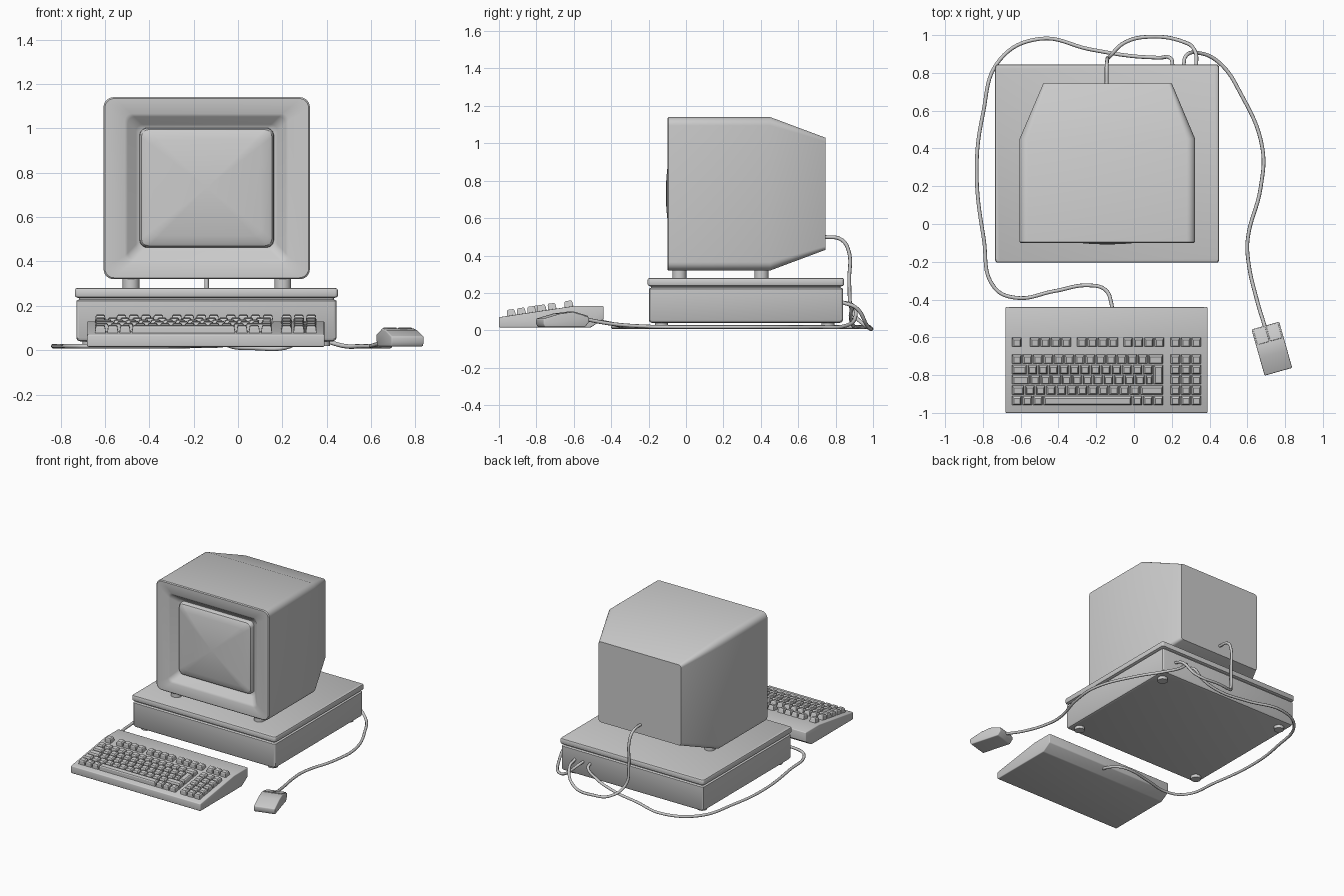
import bpy, bmesh, math
from mathutils import Matrix, Vector

if "Cube" in bpy.data.objects:
    bpy.data.objects.remove(bpy.data.objects["Cube"])


def finish(name, bm, bevel=0.0, segments=3, angle=30):
    bmesh.ops.recalc_face_normals(bm, faces=bm.faces)
    me = bpy.data.meshes.new(name)
    bm.to_mesh(me)
    bm.free()
    ob = bpy.data.objects.new(name, me)
    bpy.context.collection.objects.link(ob)
    bpy.ops.object.select_all(action='DESELECT')
    bpy.context.view_layer.objects.active = ob
    ob.select_set(True)
    if bevel:
        m = ob.modifiers.new("Bevel", 'BEVEL')
        m.width, m.segments, m.limit_method = bevel, segments, 'ANGLE'
        bpy.ops.object.modifier_apply(modifier=m.name)
    bpy.ops.object.shade_smooth_by_angle(angle=math.radians(angle))
    return ob


def loft(name, rings, axis, n=6, cap_start=True, cap_end=True):
    """Bridge rounded rectangles (depth, u0, u1, v0, v1, radius) along y or z."""
    bm = bmesh.new()
    loops = []
    for d, u0, u1, v0, v1, r in rings:
        loop = []
        corners = ((u1 - r, v1 - r), (u0 + r, v1 - r), (u0 + r, v0 + r), (u1 - r, v0 + r))
        for k, (cu, cv) in enumerate(corners):
            for i in range(n + 1):
                a = math.pi / 2 * (k + i / n)
                u, v = cu + r * math.cos(a), cv + r * math.sin(a)
                loop.append(bm.verts.new((u, d, v) if axis == 'Y' else (u, v, d)))
        loops.append(loop)
    for a, b in zip(loops, loops[1:]):
        for i in range(len(a)):
            j = (i + 1) % len(a)
            bm.faces.new((a[i], a[j], b[j], b[i]))
    if cap_start:
        bm.faces.new(loops[0])
    if cap_end:
        bm.faces.new(loops[-1])
    return finish(name, bm)


def prism(name, profile, x0, x1, bevel):
    """Extrude a (y, z) side profile across x."""
    bm = bmesh.new()
    f = bm.faces.new([bm.verts.new((x0, y, z)) for y, z in profile])
    ext = bmesh.ops.extrude_face_region(bm, geom=[f])
    bmesh.ops.translate(bm, vec=(x1 - x0, 0, 0),
                        verts=[g for g in ext['geom'] if isinstance(g, bmesh.types.BMVert)])
    return finish(name, bm, bevel)


def feet(name, xs, ys, z0, z1, r):
    bm = bmesh.new()
    for x in xs:
        for y in ys:
            bmesh.ops.create_cone(bm, cap_ends=True, segments=20, radius1=r, radius2=r, depth=z1 - z0,
                                  matrix=Matrix.Translation((x, y, (z0 + z1) / 2)))
    return finish(name, bm)


def cable(name, pts):
    cu = bpy.data.curves.new(name, 'CURVE')
    cu.dimensions = '3D'
    cu.bevel_depth, cu.bevel_resolution, cu.resolution_u = 0.01, 2, 8
    cu.use_fill_caps = True
    sp = cu.splines.new('BEZIER')
    sp.bezier_points.add(len(pts) - 1)
    for p, co in zip(sp.bezier_points, pts):
        p.co = co
        p.handle_left_type = p.handle_right_type = 'AUTO'
    ob = bpy.data.objects.new(name, cu)
    bpy.context.collection.objects.link(ob)
    bpy.ops.object.select_all(action='DESELECT')
    bpy.context.view_layer.objects.active = ob
    ob.select_set(True)
    bpy.ops.object.convert(target='MESH')


# computer case with a groove under its lid
loft("computer_case", [(z, -0.735 + i, 0.45 - i, -0.205 + i, 0.845 - i, 0.014) for z, i in (
    (0.04, 0.022), (0.044, 0.012), (0.055, 0.006), (0.222, 0.006), (0.228, 0.018),
    (0.234, 0.018), (0.24, 0.002), (0.246, 0.0), (0.27, 0.0), (0.277, 0.003), (0.28, 0.01))], 'Z', n=3)
feet("case_feet", (-0.665, 0.38), (-0.13, 0.76), 0.018, 0.045, 0.035)

# monitor housing: back, shoulders, front rim, sunken bezel
X0, X1, Z0, Z1 = -0.606, 0.324, 0.32, 1.14
loft("monitor_housing", [
    (0.745, -0.48, 0.20, 0.43, 1.03, 0.02),
    (0.45, X0, X1, Z0, Z1, 0.045),
    (-0.094, X0, X1, Z0, Z1, 0.045),
    (-0.1, X0 + .006, X1 - .006, Z0 + .006, Z1 - .006, 0.042),
    (-0.1, -0.51, 0.228, 0.395, 1.065, 0.03),
    (-0.092, -0.497, 0.215, 0.408, 1.052, 0.03),
    (-0.05, -0.46, 0.178, 0.447, 1.017, 0.03),
    (-0.04, -0.443, 0.161, 0.463, 1.001, 0.03)], 'Y')
feet("monitor_feet", (-0.482, 0.202), (-0.035, 0.404), 0.275, 0.34, 0.038)

# bulging screen glass
screen = []
for s, y in [(1.0, -0.035), (0.995, -0.058), (0.97, -0.072)] + [
        (t, -0.108 + 0.033 * t * t) for t in (0.92, 0.8, 0.65, 0.5, 0.35, 0.2, 0.05)]:
    hx, hz = 0.303 * s, 0.27 * s
    screen.append((y, -0.141 - hx, -0.141 + hx, 0.732 - hz, 0.732 + hz, 0.035 * s))
loft("screen", screen, 'Y')

# keyboard body
prism("keyboard_body", [(-1.0, 0.015), (-1.0, 0.07), (-0.6, 0.13), (-0.44, 0.13),
                        (-0.44, 0.06), (-0.51, 0.015)], -0.68, 0.39, 0.006)

# keys: rows of (start x, y, widths in key units)
P = 0.0555
left, pad, rows = -0.648, 0.191, []
main_rows = ([1] * 13 + [1.5], [1.5] + [1] * 12, [1.75] + [1] * 11 + [0.75],
             [1.25] + [1] * 11 + [2.25], [1, 1, 1, 8.5, 1, 1, 1])
for i, widths in enumerate(main_rows):
    rows += [(left, -0.715 - 0.0545 * i, widths), (pad, -0.715 - 0.0545 * i, [1] * 3)]
rows += [(left, -0.625, [1])] + [(x, -0.625, [1] * 4) for x in (-0.553, -0.304, -0.06)]
rows += [(pad, -0.625, [1] * 3)]
bm = bmesh.new()
tilt = Matrix.Rotation(math.atan(0.15), 4, 'X')


def add_key(x, y, w, d):
    place = Matrix.Translation((x, y, 0.07 + 0.15 * (y + 1) - 0.002)) @ tilt
    lo, mid, top = [[bm.verts.new(place @ Vector((sx * (w / 2 - t), sy * (d / 2 - t), z)))
                     for sx, sy in ((-1, -1), (1, -1), (1, 1), (-1, 1))]
                    for t, z in ((0.003, 0.0), (0.007, 0.028), (0.012, 0.034))]
    for a, b in ((lo, mid), (mid, top)):
        for i in range(4):
            bm.faces.new((a[i], a[(i + 1) % 4], b[(i + 1) % 4], b[i]))
    bm.faces.new(top)
    bm.faces.new(lo[::-1])


for x, y, widths in rows:
    for w in widths:
        add_key(x + w * P / 2, y, w * P, 0.0545)
        x += w * P
add_key(left + 14 * P, -0.796, P, 0.109)
finish("keys", bm)

# mouse with two buttons at the cable end
mouse = [prism("mouse_body", [(-0.118, 0.017), (-0.127, 0.035), (-0.127, 0.062), (-0.03, 0.09), (0.035, 0.098),
                              (0.127, 0.07), (0.127, 0.045), (0.105, 0.017)], -0.076, 0.076, 0.006)]
for name, x in (("mouse_button_left", -0.068), ("mouse_button_right", 0.003)):
    mouse.append(prism(name, [(0.04, 0.09), (0.04, 0.102), (0.124, 0.077), (0.124, 0.065)], x, x + 0.065, 0.003))
for ob in mouse:
    ob.matrix_world = Matrix.Translation((0.73, -0.66, 0)) @ Matrix.Rotation(math.radians(15.8), 4, 'Z')

# cables
cable("keyboard_cable", [(-0.115, -0.47, 0.05), (-0.12, -0.42, 0.04), (-0.15, -0.35, 0.025), (-0.235, -0.325, 0.02),
                         (-0.42, -0.355, 0.018), (-0.63, -0.39, 0.018), (-0.74, -0.335, 0.018), (-0.795, -0.08, 0.018),
                         (-0.833, 0.29, 0.018), (-0.80, 0.58, 0.018), (-0.71, 0.87, 0.018), (-0.5, 0.98, 0.018),
                         (-0.235, 0.925, 0.018), (-0.02, 0.89, 0.03), (0.13, 0.88, 0.08), (0.195, 0.876, 0.135),
                         (0.205, 0.835, 0.15)])
cable("mouse_cable", [(0.695, -0.55, 0.062), (0.65, -0.4, 0.035), (0.605, -0.195, 0.02), (0.602, -0.08, 0.018),
                      (0.67, 0.19, 0.018), (0.68, 0.4, 0.018), (0.565, 0.69, 0.018), (0.45, 0.855, 0.025),
                      (0.345, 0.905, 0.07), (0.275, 0.89, 0.135), (0.262, 0.835, 0.15)])
cable("monitor_cable", [(-0.145, 0.735, 0.5), (-0.145, 0.83, 0.485), (-0.142, 0.868, 0.43), (-0.14, 0.873, 0.25),
                        (-0.125, 0.89, 0.1), (-0.05, 0.96, 0.025), (0.06, 0.99, 0.01), (0.26, 0.965, 0.03),
                        (0.325, 0.91, 0.12), (0.33, 0.835, 0.15)])
